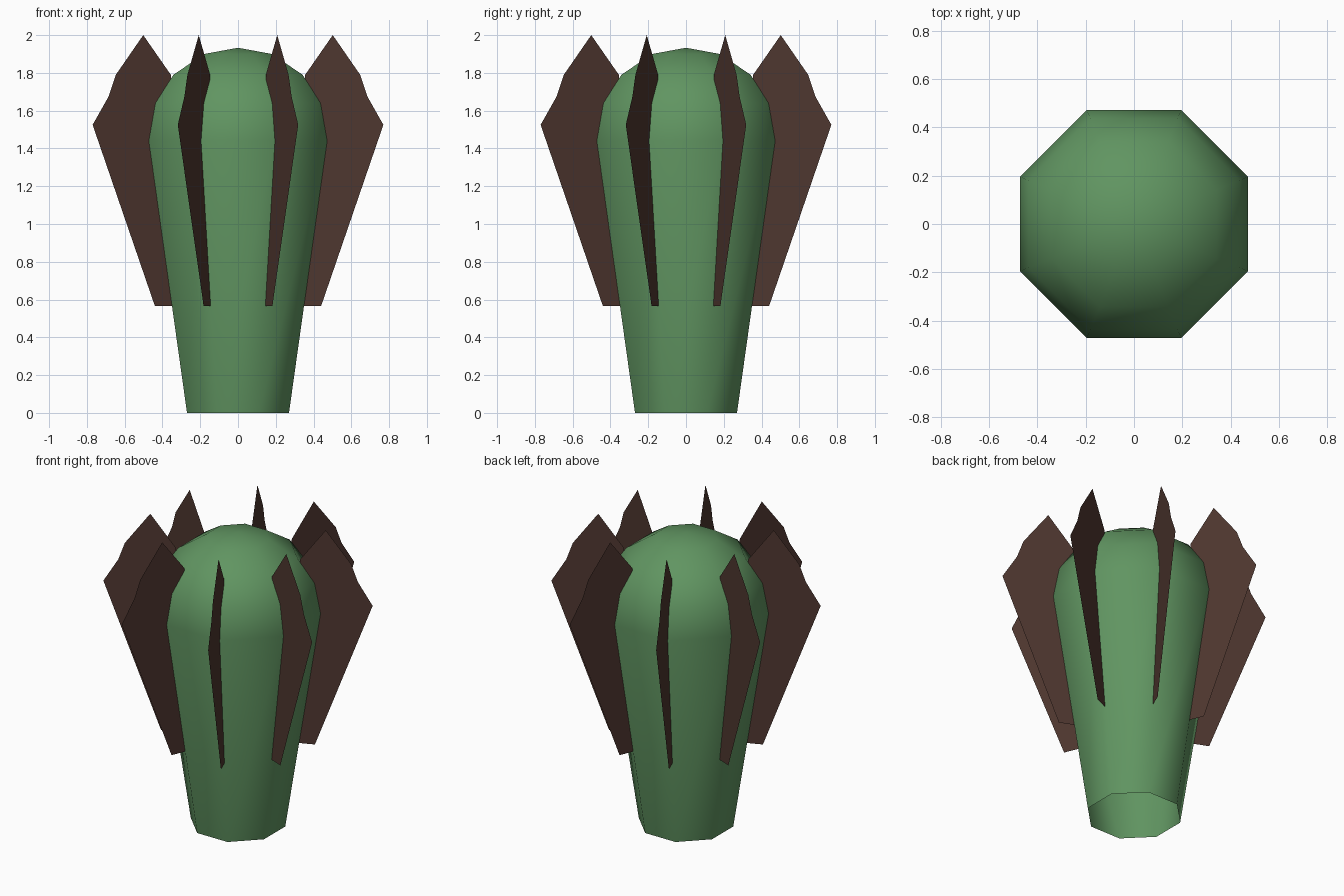
import bpy
import bmesh
from math import cos, sin, pi, radians

SIDES = 8
cube = bpy.data.objects.get("Cube")
if cube:
    bpy.data.objects.remove(cube)


def make_material(name, rgb):
    mat = bpy.data.materials.new(name)
    mat.use_nodes = True
    colour = (*rgb, 1)
    mat.diffuse_color = colour
    bsdf = mat.node_tree.nodes["Principled BSDF"]
    bsdf.inputs["Base Color"].default_value = colour
    bsdf.inputs["Roughness"].default_value = 0.9
    return mat


def make_object(name, bm, mat, smooth):
    mesh = bpy.data.meshes.new(name)
    for face in bm.faces:
        face.smooth = smooth
    bm.to_mesh(mesh)
    bm.free()
    mesh.materials.append(mat)
    obj = bpy.data.objects.new(name, mesh)
    bpy.context.collection.objects.link(obj)
    return obj


green = make_material("plant green", (0.118, 0.300, 0.120))
brown = make_material("bark brown", (0.078, 0.038, 0.029))

# Eight-sided body, open underneath: (flat-to-centre distance, height)
body_profile = [(0.27, 0), (0.472, 1.44), (0.437, 1.64), (0.342, 1.79), (0.18, 1.90)]
bm = bmesh.new()
rings = []
for apothem, z in body_profile:
    radius = apothem / cos(pi / SIDES)
    angles = [(i + 0.5) * 2 * pi / SIDES for i in range(SIDES)]
    rings.append([bm.verts.new((radius * cos(a), radius * sin(a), z)) for a in angles])
for low, high in zip(rings, rings[1:]):
    for i in range(SIDES):
        j = (i + 1) % SIDES
        bm.faces.new((low[i], low[j], high[j], high[i]))
crown = bm.verts.new((0, 0, 1.933))
for i in range(SIDES):
    bm.faces.new((rings[-1][i], rings[-1][(i + 1) % SIDES], crown))
make_object("body", bm, green, True)

# Thin jagged leaf standing on each body corner: (distance from axis, height)
leaf_outline = [
    (0.37, 0.565), (0.476, 0.565), (0.833, 1.525), (0.72, 1.53),
    (0.783, 1.56), (0.70, 1.79), (0.543, 2.0), (0.385, 1.79),
    (0.45, 1.64), (0.49, 1.44),
]
for i in range(SIDES):
    bm = bmesh.new()
    bm.faces.new([bm.verts.new((r, 0, z)) for r, z in leaf_outline])
    bmesh.ops.triangulate(bm, faces=bm.faces[:])
    leaf = make_object(f"leaf_{i + 1}", bm, brown, False)
    leaf.rotation_euler.z = radians((i + 0.5) * 360 / SIDES)
